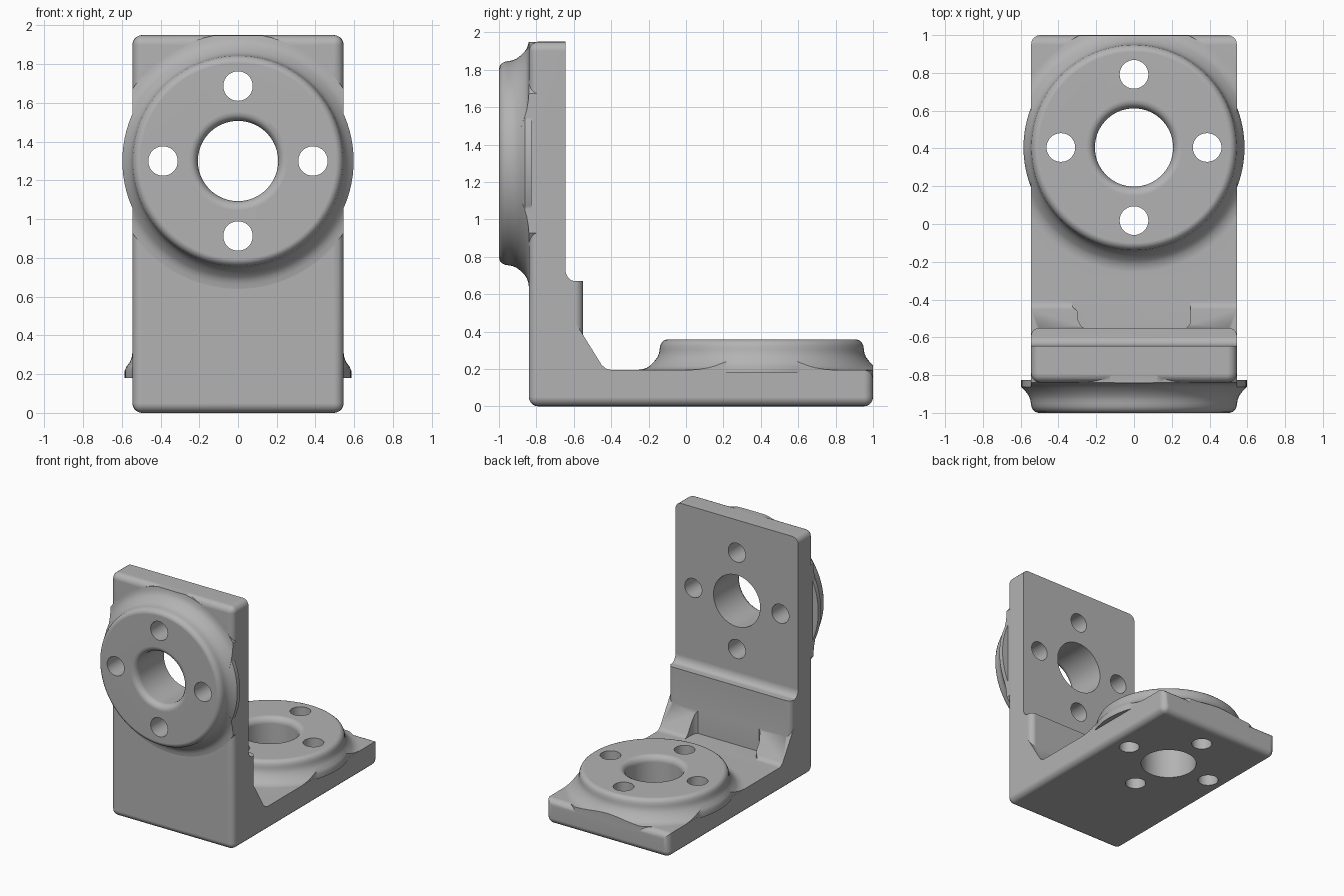
import bpy, bmesh, math
from mathutils import Matrix, Vector

cube = bpy.data.objects.get("Cube")
if cube:
    bpy.data.objects.remove(cube, do_unlink=True)

grey = bpy.data.materials.new("satin grey")
grey.use_nodes = True
colour = (0.45, 0.45, 0.45, 1)
grey.diffuse_color = colour
grey.node_tree.nodes["Principled BSDF"].inputs["Base Color"].default_value = colour

HALF = 0.545      # half width of the bracket
FRONT = -0.84     # front face of the upright plate
TOP = 1.95        # top of the upright plate
BACK = -0.645     # back face of the upright plate
FLOOR = 0.195     # top of the base plate


def finish(name, bm):
    bmesh.ops.recalc_face_normals(bm, faces=bm.faces[:])
    mesh = bpy.data.meshes.new(name)
    bm.to_mesh(mesh)
    bm.free()
    mesh.materials.append(grey)
    obj = bpy.data.objects.new(name, mesh)
    bpy.context.collection.objects.link(obj)
    return obj


def prism(name, points, offset, round_edge=None, radius=0.05):
    """Extrude a closed outline, then round the edges picked by a rule."""
    bm = bmesh.new()
    face = bm.faces.new([bm.verts.new(p) for p in points])
    new = bmesh.ops.extrude_face_region(bm, geom=[face])["geom"]
    verts = [g for g in new if isinstance(g, bmesh.types.BMVert)]
    bmesh.ops.translate(bm, vec=offset, verts=verts)
    bmesh.ops.recalc_face_normals(bm, faces=bm.faces[:])
    if round_edge:
        edges = [e for e in bm.edges if round_edge(e.verts[0].co, e.verts[1].co)]
        bmesh.ops.bevel(bm, geom=edges, offset=radius, segments=5,
                        profile=0.5, affect='EDGES')
    return finish(name, bm)


def side_prism(name, outline, round_edge, radius):
    return prism(name, [(-HALF, y, z) for y, z in outline],
                 (2 * HALF, 0, 0), round_edge, radius)


def lathe(name, profile, matrix, steps=96):
    """Solid of revolution with flat end caps."""
    bm = bmesh.new()
    rings = []
    for r, h in profile:
        angles = [2 * math.pi * i / steps for i in range(steps)]
        rings.append([bm.verts.new((r * math.cos(a), r * math.sin(a), h)) for a in angles])
    for low, high in zip(rings, rings[1:]):
        for i in range(steps):
            j = (i + 1) % steps
            bm.faces.new((low[i], low[j], high[j], high[i]))
    bm.faces.new(rings[0])
    bm.faces.new(rings[-1])
    bm.transform(matrix)
    return finish(name, bm)


def combine(target, other, operation):
    mod = target.modifiers.new("combine", 'BOOLEAN')
    mod.operation = operation
    mod.solver = 'EXACT'
    mod.object = other
    bpy.context.view_layer.objects.active = target
    bpy.ops.object.modifier_apply(modifier=mod.name)
    bpy.data.objects.remove(other, do_unlink=True)


def body_edge(a, b):
    def both(axis, value):
        return abs(a[axis] - value) < 1e-4 and abs(b[axis] - value) < 1e-4
    return (both(1, FRONT) or both(2, 0) or both(1, 1)
            or (both(2, TOP) and not both(1, BACK)))


# L-shaped body with sloped gusset
bracket = side_prism("bracket", [
    (FRONT, 0), (1, 0), (1, FLOOR), (-0.40, FLOOR), (-0.425, 0.2), (-0.45, 0.22),
    (BACK, 0.535), (BACK, TOP), (FRONT, TOP)], body_edge, 0.05)

# Recess between the two gussets
recess = prism("recess_cutter", [(x, y, FLOOR + 0.002) for x, y in [
    (-0.34, -0.38), (-0.325, -0.44), (-0.3, -0.46), (-0.3, -0.5), (-0.28, -0.54),
    (-0.25, -0.56), (0.27, -0.56), (0.295, -0.53), (0.3, -0.5), (0.3, -0.38)]],
    (0, 0, 0.5))
combine(bracket, recess, 'DIFFERENCE')

# Thickened lower wall with a filleted ledge
LEDGE = -0.55
fillet = [(-0.596 - 0.049 * math.sin(t * math.pi / 12),
           0.735 - 0.065 * math.cos(t * math.pi / 12)) for t in range(7)]
ledge = side_prism("ledge", [(-0.72, 0.1), (LEDGE, 0.1), (LEDGE, 0.67)] + fillet
                   + [(-0.72, 0.735)],
                   lambda a, b: max(abs(a.y - LEDGE), abs(b.y - LEDGE),
                                    abs(a.x - b.x)) < 1e-4, 0.044)
combine(bracket, ledge, 'UNION')


def add_flange(matrix, height, rim):
    # Filleted skirt, trimmed to the plate
    skirt = lathe("skirt", [(0.66, -0.05), (0.66, 0), (0.635, 0.004), (0.615, 0.011),
                            (0.598, 0.022), (0.575, 0.045), (0.5, 0.06)], matrix)
    w = HALF - 0.001
    trim = prism("trim_box", [(-w, -1, 0.01), (w, -1, 0.01), (w, 0.999, 0.01),
                              (-w, 0.999, 0.01)], (0, 0, TOP - 0.011))
    combine(skirt, trim, 'INTERSECT')
    combine(bracket, skirt, 'UNION')
    # Raised disc with a rounded lip
    disc = lathe("disc", [
        (rim, -0.014), (rim, 0.022), (0.575, 0.045), (0.558, 0.068), (0.549, 0.09),
        (0.546, 0.11), (0.543, height - 0.032), (0.535, height - 0.016),
        (0.522, height - 0.005), (0.505, height)], matrix)
    combine(bracket, disc, 'UNION')


def drill(matrix, height):
    # Flared centre bore and four bolt holes
    bore = lathe("bore_cutter", [
        (0.207, -0.3), (0.207, height - 0.05), (0.211, height - 0.03),
        (0.222, height - 0.013), (0.236, height - 0.004), (0.255, height),
        (0.255, 0.3)], matrix)
    combine(bracket, bore, 'DIFFERENCE')
    for k in range(4):
        a = k * math.pi / 2
        spot = Matrix.Translation((0.387 * math.cos(a), 0.387 * math.sin(a), 0))
        hole = lathe("bolt_hole_cutter", [(0.076, -0.3), (0.076, 0.3)], matrix @ spot, 40)
        combine(bracket, hole, 'DIFFERENCE')


upright = Matrix.Translation((0, FRONT, 1.3)) @ Matrix.Rotation(math.pi / 2, 4, 'X')
flat = Matrix.Translation((0, 0.405, FLOOR))
for place, height, rim in ((upright, 0.16, 0.597), (flat, 0.163, 0.585)):
    add_flange(place, height, rim)
    drill(place, height)

# Smooth shading with crisp edges
bpy.ops.object.select_all(action='DESELECT')
bracket.select_set(True)
bpy.context.view_layer.objects.active = bracket
bpy.ops.object.shade_smooth_by_angle(angle=math.radians(32))
weighted = bracket.modifiers.new("weighted_normals", 'WEIGHTED_NORMAL')
weighted.keep_sharp = True
